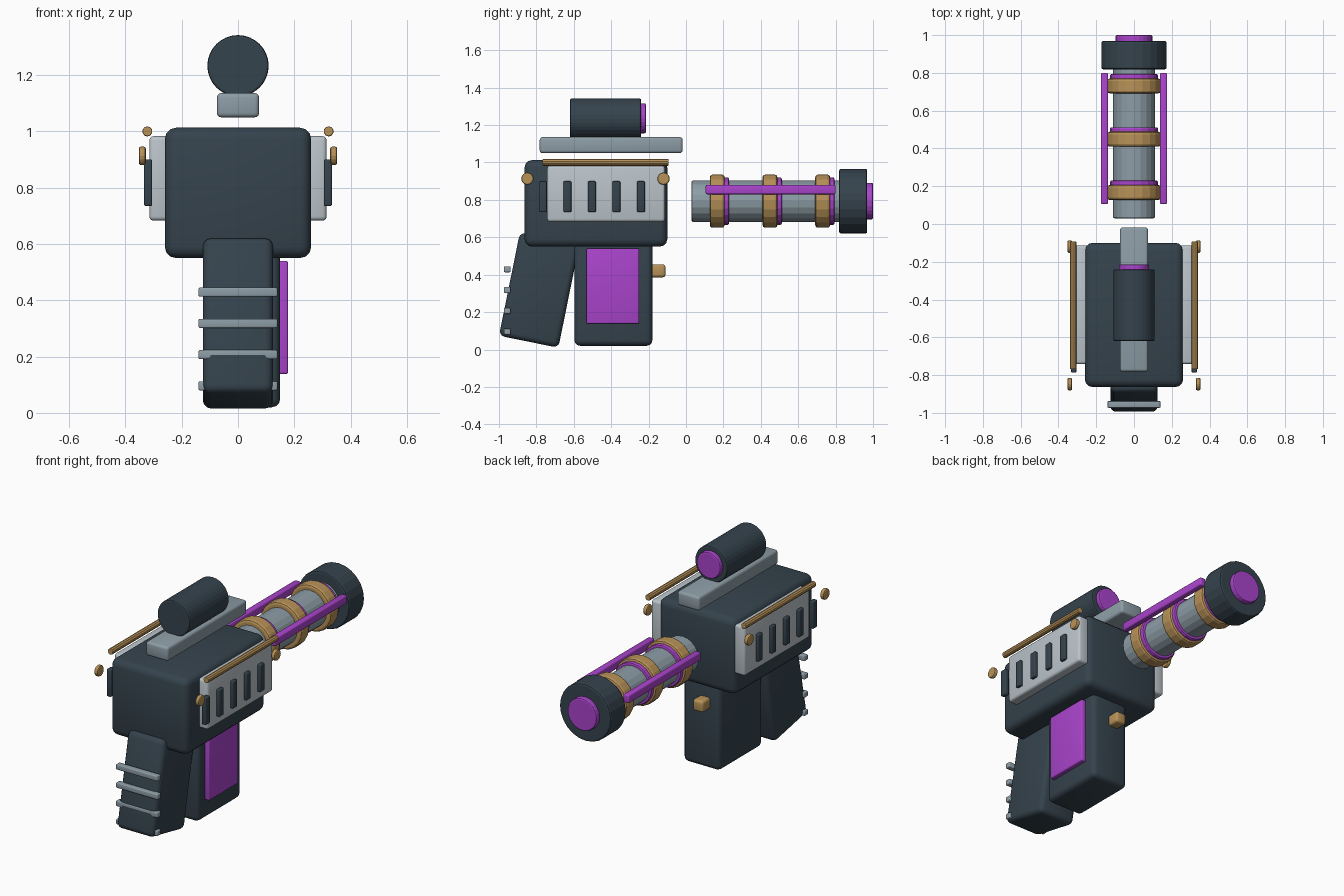
import bpy
import math
from mathutils import Matrix

cube = bpy.data.objects.get("Cube")
if cube:
    bpy.data.objects.remove(cube, do_unlink=True)


def make_material(name, srgb):
    color = [(c / 255 / 12.92 if c < 11 else ((c / 255 + 0.055) / 1.055) ** 2.4) for c in srgb] + [1]
    mat = bpy.data.materials.new(name)
    mat.use_nodes = True
    mat.diffuse_color = color
    bsdf = next(n for n in mat.node_tree.nodes if n.type == 'BSDF_PRINCIPLED')
    bsdf.inputs["Base Color"].default_value = color
    return mat


DARK = make_material("charcoal", (53, 67, 77))
GREY = make_material("steel grey", (141, 157, 166))
LIGHT = make_material("pale grey", (188, 197, 203))
GOLD = make_material("brass", (184, 146, 88))
PURPLE = make_material("violet", (170, 68, 204))


def finish(name, mat, bevel, segments=3):
    """Name, colour, bevel and shade the active object."""
    ob = bpy.context.object
    ob.name = name
    ob.data.materials.append(mat)
    mod = ob.modifiers.new("Bevel", 'BEVEL')
    mod.width = bevel
    mod.segments = segments
    mod.limit_method = 'ANGLE'
    mod.angle_limit = math.radians(40)
    bpy.ops.object.modifier_apply(modifier=mod.name)
    return ob


def box(name, mat, xs, ys, zs, bevel, tilt=0):
    """Rounded box from its extents on each axis."""
    spans = (xs, ys, zs)
    bpy.ops.mesh.primitive_cube_add(size=1, location=[(a + b) / 2 for a, b in spans])
    ob = bpy.context.object
    ob.data.transform(Matrix.Diagonal([b - a for a, b in spans] + [1]))
    ob.rotation_euler.x = tilt
    finish(name, mat, bevel)
    bpy.ops.object.shade_smooth_by_angle(angle=math.radians(35))
    return ob


def rod(name, mat, center, radius, length, axis='Y', sides=24, bevel=0.008):
    """Faceted cylinder along x or y."""
    bpy.ops.mesh.primitive_cylinder_add(vertices=sides, radius=radius, depth=length, location=center)
    turn = Matrix.Rotation(math.pi / 2, 4, 'X' if axis == 'Y' else 'Y')
    bpy.context.object.data.transform(turn)
    return finish(name, mat, bevel, 2)


# Receiver, magazine and grip
box("receiver", DARK, (-0.26, 0.26), (-0.863, -0.1), (0.55, 1.013), 0.04)
box("magazine", DARK, (-0.1, 0.15), (-0.597, -0.18), (0.02, 0.6), 0.03)
box("magazine_plate", PURPLE, (0.14, 0.178), (-0.532, -0.25), (0.138, 0.54), 0.007)
box("magazine_catch", GOLD, (-0.035, 0.035), (-0.2, -0.11), (0.386, 0.455), 0.014)
box("grip", DARK, (-0.125, 0.125), (-0.947, -0.623), (0.036, 0.6), 0.03, tilt=-0.2)
for i in range(4):
    z = 0.096 + i * 0.111
    box("grip_rib", GREY, (-0.14, 0.14), (-0.973, -0.938), (z - 0.016, z + 0.016), 0.005)

# Sight on its rail
box("sight_rail", GREY, (-0.075, 0.075), (-0.782, -0.018), (1.05, 1.136), 0.015)
rod("sight_tube", DARK, (0, -0.43, 1.233), 0.109, 0.38, sides=32)
rod("sight_lens", PURPLE, (0, -0.232, 1.236), 0.08, 0.036, sides=24)

# Side panels with vents, trim rods and bolts, on both sides
for side, s in (("left", 1), ("right", -1)):
    def across(a, b):
        return tuple(sorted((s * a, s * b)))

    box(side + "_panel", LIGHT, across(0.24, 0.315), (-0.742, -0.113), (0.683, 0.983), 0.015)
    for i in range(5):
        y = -0.765 + i * 0.131
        box(side + "_vent", DARK, across(0.305, 0.334), (y - 0.021, y + 0.021), (0.735, 0.9), 0.006)
    rod(side + "_trim_rod", GOLD, (s * 0.322, -0.43, 1.0), 0.018, 0.675, sides=10, bevel=0.004)
    for y in (-0.848, -0.12):
        rod(side + "_bolt", GOLD, (s * 0.34, y, 0.913), 0.033, 0.025, axis='X', sides=16)
    box(side + "_barrel_strip", PURPLE, across(0.137, 0.176), (0.105, 0.8), (0.83, 0.88), 0.008)

# Barrel with coil rings and muzzle
BARREL_Z = 0.793
rod("barrel", GREY, (0, 0.435, BARREL_Z), 0.111, 0.81, sides=20)
for i in range(3):
    y = 0.167 + i * 0.282
    rod("coil_ring", GOLD, (0, y, BARREL_Z), 0.142, 0.08, sides=20, bevel=0.014)
    rod("coil_glow", PURPLE, (0, y + 0.045, BARREL_Z), 0.127, 0.036, sides=20)
rod("muzzle", DARK, (0, 0.894, BARREL_Z), 0.173, 0.15, sides=24, bevel=0.01)
rod("muzzle_core", PURPLE, (0, 0.98, BARREL_Z), 0.098, 0.04, sides=24)
